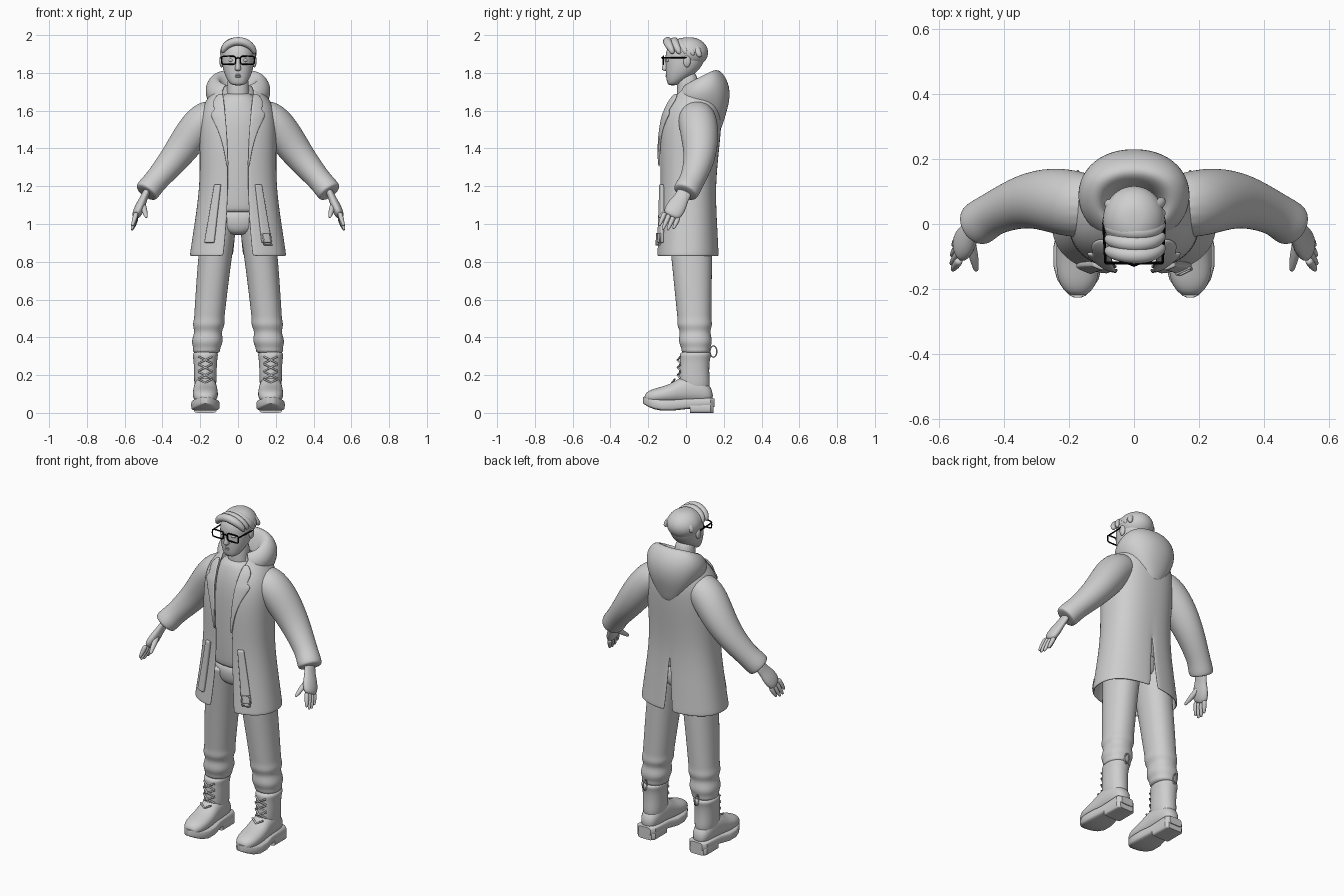
import bpy, bmesh, math
from mathutils import Vector

cube = bpy.data.objects.get("Cube")
if cube:
    bpy.data.objects.remove(cube)

X, Y, Z = Vector((1, 0, 0)), Vector((0, 1, 0)), Vector((0, 0, 1))


def material(name, value):
    mat = bpy.data.materials.new(name)
    mat.use_nodes = True
    colour = (value, value, value, 1)
    mat.diffuse_color = colour
    mat.node_tree.nodes["Principled BSDF"].inputs["Base Color"].default_value = colour
    return mat


GREY, BLACK = material("plain grey", 0.62), material("frame black", 0)


def finish(name, mesh, mat=GREY, mirror=False, solid=0, sub=2):
    """Place a mesh in the scene with smooth faces and its modifiers."""
    ob = bpy.data.objects.new(name, mesh)
    bpy.context.collection.objects.link(ob)
    mesh.materials.clear()
    mesh.materials.append(mat)
    for face in mesh.polygons:
        face.use_smooth = True
    if mirror:
        ob.modifiers.new("Mirror", "MIRROR").merge_threshold = 0.001
    if solid:
        shell = ob.modifiers.new("Solidify", "SOLIDIFY")
        shell.thickness, shell.offset = solid, 0
    if sub:
        smooth = ob.modifiers.new("Subdivision", "SUBSURF")
        smooth.levels = smooth.render_levels = sub
    return ob


def skin(name, rings, closed=True, **options):
    """Join successive rings of points with quads, capping closed ones."""
    bm = bmesh.new()
    loops = [[bm.verts.new(point) for point in ring] for ring in rings]
    count = len(loops[0])
    for low, high in zip(loops, loops[1:]):
        for i in range(count if closed else count - 1):
            j = (i + 1) % count
            bm.faces.new((low[i], low[j], high[j], high[i]))
    if closed:
        bm.faces.new(loops[0])
        bm.faces.new(loops[-1])
    bmesh.ops.recalc_face_normals(bm, faces=bm.faces)
    mesh = bpy.data.meshes.new(name)
    bm.to_mesh(mesh)
    bm.free()
    return finish(name, mesh, **options)


def power(value, p):
    return math.copysign(abs(value) ** (2 / p), value)


def oval(centre, u, v, a, b, p=2, n=20):
    turns = [2 * math.pi * i / n for i in range(n)]
    return [centre + u * a * power(math.cos(t), p) + v * b * power(math.sin(t), p) for t in turns]


def tube(name, points, squash=1, ref=Y, n=16, **options):
    """Limb through (place, radius) pairs."""
    rings = []
    for i, (place, radius) in enumerate(points):
        before, after = points[max(i - 1, 0)][0], points[min(i + 1, len(points) - 1)][0]
        way = (after - before).normalized()
        u = ref.cross(way).normalized()
        rings.append(oval(place, u, way.cross(u), radius, radius * squash, n=n))
    return skin(name, rings, **options)


def loft(name, rows, x=0, along=Z, p=2.2, n=24, **options):
    """Ovals (position, half width, low, high) stacked along z or along y."""
    across = Y if along == Z else Z
    return skin(name, [oval(X * x + along * s + across * (low + high) / 2, X, across, half, (high - low) / 2, p, n)
                       for s, half, low, high in rows], **options)


def panel(name, rows, gap, vent, p, solid, tilt=0, n=16):
    """Mirrored half garment from rows (z, half width, front, back), open by gap and vent."""
    rings = []
    for z, half, front, back in rows:
        start = -math.acos((gap(z, half) / half) ** (p / 2))
        end = math.acos((vent(z) / half) ** (p / 2))
        ring = []
        for i in range(n + 1):
            t = start + (end - start) * i / n
            y = (front + back) / 2 + (back - front) / 2 * power(math.sin(t), p)
            ring.append((half * abs(math.cos(t)) ** (2 / p), y, z - tilt * max(0, .15 - y)))
        rings.append(ring)
    return skin(name, rings, closed=False, mirror=True, solid=solid)


def wire(name, points, radius, cyclic=False, **options):
    curve = bpy.data.curves.new(name, "CURVE")
    curve.dimensions, curve.bevel_depth, curve.bevel_resolution = "3D", radius, 1
    spline = curve.splines.new("POLY")
    spline.points.add(len(points) - 1)
    for knot, place in zip(spline.points, points):
        knot.co = (*place, 1)
    spline.use_cyclic_u = cyclic
    helper = bpy.data.objects.new(name, curve)
    mesh = bpy.data.meshes.new_from_object(helper)
    bpy.data.objects.remove(helper)
    return finish(name, mesh, sub=0, **options)


def blob(name, centre, size, mirror=False):
    cx, cy, cz = centre
    turns = [math.pi * (i + 0.2) / 9 for i in range(9)]
    return loft(name, [(cz - size[2] * math.cos(t), size[0] * math.sin(t), cy - size[1] * math.sin(t),
                        cy + size[1] * math.sin(t)) for t in turns], x=cx, p=2, mirror=mirror)


def mix(a, b, k):
    return a + (b - a) * k


# Coat with open front and back vent
COAT = [(.83, .25, -.155, .17), (.85, .248, -.152, .168), (1, .225, -.14, .16), (1.2, .196, -.13, .15),
        (1.4, .198, -.14, .17), (1.55, .2, -.13, .185), (1.65, .175, -.09, .18), (1.73, .1, -.03, .14)]


def coat_gap(z, half=0):
    return .05 + .15 * (z - 1.25) ** 2


panel("coat", COAT, coat_gap, lambda z: max(0, .1 * (1.08 - z)), 2.4, .012)


def coat_front(x, z):
    low, high = next((a, b) for a, b in zip(COAT, COAT[1:]) if z <= b[0])
    k = (z - low[0]) / (high[0] - low[0])
    half, front, back = (mix(low[i], high[i], k) for i in (1, 2, 3))
    bulge = max(0, 1 - (x / half) ** 2.4) ** (1 / 2.4)
    return (front + back) / 2 - (back - front) / 2 * bulge


def overlay(name, rows, lift, solid):
    """Cloth laid on the coat front, rows of (z, inner x, outer x)."""
    rings = []
    for z, inner, outer in rows:
        places = [mix(inner, outer, i / 4) for i in range(5)]
        rings.append([(x, coat_front(x, z) - lift, z) for x in places])
    skin(name, rings, closed=False, mirror=True, solid=solid)


overlay("lapels", [(z, coat_gap(z), outer) for z, outer in
                   ((1.3, .06), (1.4, .075), (1.5, .105), (1.57, .145), (1.59, .145), (1.6, .12), (1.65, .14),
                    (1.69, .1))], .01, .012)
overlay("pocket_flaps", [(mix(1.21, .9, k), mix(.09, .125, k), mix(.125, .178, k))
                         for k in (0, .03, .25, .5, .75, .97, 1)], .014, .02)
wire("strap_buckle", [(x, coat_front(x, z) - .027, z) for x, z in
                      ((.13, .95), (.17, .95), (.178, .89), (.14, .89))], .005, True)

# Hood folded behind the neck, sloping down to the open throat
panel("hood", [(1.5, .035, .14, .18), (1.57, .095, .1, .2), (1.65, .145, .02, .225), (1.73, .172, -.05, .225),
               (1.79, .155, -.05, .195), (1.82, .115, -.01, .16), (1.79, .09, -.01, .13), (1.72, .08, -.04, .1)],
      lambda z, half: half * .55, lambda z: 0, 2.1, .014, tilt=.5)

# Sleeves
tube("sleeves", [(Vector((x, y, z)), radius) for x, y, z, radius in
                 ((.09, .05, 1.59, .085), (.18, .06, 1.555, .1), (.25, .075, 1.465, .097), (.335, .075, 1.345, .08),
                  (.43, .035, 1.235, .063), (.46, .015, 1.2, .066), (.484, -.002, 1.17, .067),
                  (.488, -.005, 1.164, .055))], squash=1.05, mirror=True, n=20)

# Hands
wrist, knuckle = Vector((.48, 0, 1.18)), Vector((.537, -.075, 1.05))
tube("palms", [(wrist.lerp(knuckle, k), radius) for k, radius in
               ((0, .022), (.3, .019), (.6, .026), (.9, .027), (1.1, .019))], squash=2, mirror=True)


def finger(name, base, way, radius):
    tube(name, [(base + way * k, radius * (1 - .6 * k ** 4)) for k in (0, .3, .6, .9, 1)], n=8, mirror=True)


for i, (name, length) in enumerate((("index", .9), ("middle", 1.05), ("ring", 1), ("little", .8))):
    finger(name + "_fingers", knuckle + Vector((0, .024, -.008)) * (i - 1.5),
           Vector((.025, -.035, -.08)) * length, .014)
finger("thumbs", Vector((.505, -.045, 1.11)), Vector((-.02, -.1, -.075)), .017)

# Shirt and hips
loft("shirt", [(1.06, .15, -.1, .12), (1.07, .155, -.105, .12), (1.3, .165, -.115, .12), (1.55, .16, -.115, .13),
               (1.65, .12, -.085, .12), (1.7, .07, -.06, .09)])
loft("hips", [(.94, .05, -.06, .1), (.96, .1, -.085, .12), (1, .155, -.1, .13), (1.1, .155, -.1, .12)])

# Trouser legs, tapering down to rumpled cuffs
legs = []
for i in range(25):
    k = i / 24
    crease = .008 * math.sin(i * 2.1) if k > .75 else 0
    middle, depth = mix(.02, .053, k), mix(.122, .08, k) + crease
    legs.append(oval(Vector((.085 + .083 * k ** .7, middle, mix(1.05, .31, k))), X, Y,
                     mix(.096, .076, k) + crease, depth, 2.2))
skin("trouser_legs", legs, mirror=True)

# Boots
STANCE = .173
loft("boot_shafts", [(.09, .058, -.035, .135), (.2, .06, -.04, .122), (.28, .062, -.032, .125), (.3, .068, -.035, .133),
                     (.33, .066, -.03, .133)], x=STANCE, mirror=True)
loft("boot_feet", [(.145, .04, .05, .13), (.07, .06, .05, .2), (-.02, .062, .05, .2), (-.08, .068, .05, .15),
                   (-.17, .066, .05, .13), (-.21, .04, .05, .11), (-.22, .02, .06, .09)],
     x=STANCE, along=Y, mirror=True)
soles = [loft("boot_soles", [(.15, .04, .03, .075), (.13, .06, .03, .08), (0, .06, .02, .075), (-.07, .075, .012, .07),
                             (-.13, .075, .012, .07), (-.17, .064, .02, .075), (-.2, .045, .033, .08),
                             (-.22, .025, .045, .085), (-.227, .01, .05, .085)],
              x=STANCE, along=Y, p=5, mirror=True, sub=0),
         loft("boot_heels", [(.145, .045, 0, .05), (.13, .06, 0, .05), (.02, .06, 0, .05)],
              x=STANCE, along=Y, p=6, mirror=True, sub=0)]
for i in range(4):
    z, y = .16 + .04 * i, -.045 - .03 * (i < 1)
    for side in (-.036, .036):
        wire("boot_lace", [(STANCE - side, y + .016, z + .018), (STANCE, y, z),
                           (STANCE + side, y + .016, z - .018)], .005, mirror=True)
wire("boot_pull_loops", oval(Vector((STANCE, .145, .325)), Y, Z, .018, .03), .004, True, mirror=True)

# Head and face
loft("neck", [(1.6, .075, -.05, .1), (1.7, .058, -.048, .07), (1.82, .055, -.045, .06)])
loft("head", [(1.733, .03, -.092, -.05), (1.75, .05, -.102, -.02), (1.8, .077, -.108, .06), (1.86, .087, -.109, .1),
              (1.93, .088, -.11, .106), (1.985, .05, -.05, .06)])
loft("nose", [(1.81, .013, -.122, -.08), (1.82, .019, -.133, -.08), (1.85, .012, -.123, -.08),
              (1.89, .01, -.11, -.08)], n=10)
for name, z in (("upper_lip", 1.79), ("lower_lip", 1.78)):
    blob(name, (0, -.096, z), (.022, .013, .006))
blob("eyes", (.037, -.095, 1.867), (.015, .012, .009), mirror=True)
blob("ears", (.087, .005, 1.862), (.012, .02, .033), mirror=True)

# Hair cap with locks swept across the crown
blob("hair_cap", (0, .014, 1.908), (.098, .106, .084))
for i in range(5):
    y = -.088 + .036 * i
    drop = i * i / 900
    path = ((-.085, .01, 1.905, .012), (-.07, 0, 1.945, .023), (-.01, -.012, 1.974, .025),
            (.05, -.01, 1.96, .025), (.085, .01, 1.925, .018), (.088, .02, 1.9, .01))
    tube("hair_lock", [(Vector((x, y + shift, z - drop)), radius) for x, shift, z, radius in path], n=10)

# Glasses
wire("glasses_rims", oval(Vector((.05, -.12, 1.867)), X, Z, .037, .022, 5), .004, True, mat=BLACK, mirror=True)
wire("glasses_bridge", [(-.015, -.122, 1.876), (0, -.128, 1.88), (.015, -.122, 1.876)], .004, mat=BLACK)
wire("glasses_temples", [(.088, -.12, 1.88), (.094, .005, 1.88)], .004, mat=BLACK, mirror=True)

# Crisp edges on the soles
bpy.ops.object.select_all(action="DESELECT")
for ob in soles:
    ob.select_set(True)
bpy.context.view_layer.objects.active = soles[0]
bpy.ops.object.shade_smooth_by_angle(angle=math.radians(40))
